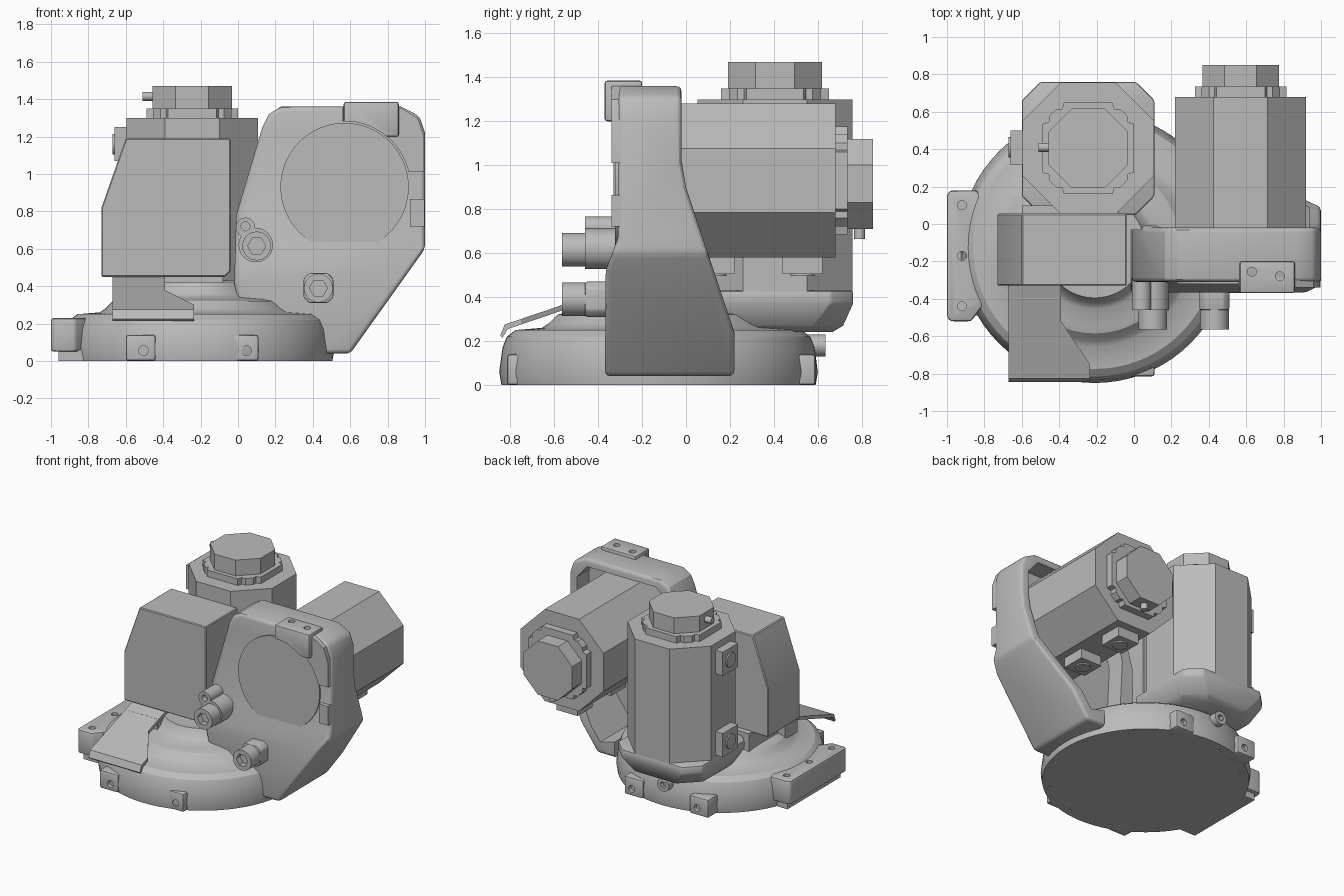
import bpy, bmesh, math

cube = bpy.data.objects.get("Cube")
if cube:
    bpy.data.objects.remove(cube, do_unlink=True)

# One painted-metal colour
metal = bpy.data.materials.new("light_grey_metal")
metal.use_nodes = True
GREY = (0.5, 0.5, 0.5, 1)
metal.diffuse_color = GREY
for node in metal.node_tree.nodes:
    if node.type == 'BSDF_PRINCIPLED':
        node.inputs["Base Color"].default_value = GREY


def loft(name, sections):
    """Skin a list of equal-length point rings and cap both ends."""
    bm = bmesh.new()
    rings = [[bm.verts.new(p) for p in s] for s in sections]
    n = len(rings[0])
    for low, high in zip(rings, rings[1:]):
        for i in range(n):
            j = (i + 1) % n
            bm.faces.new((low[i], low[j], high[j], high[i]))
    bm.faces.new(rings[0])
    bm.faces.new(rings[-1])
    bmesh.ops.recalc_face_normals(bm, faces=bm.faces)
    mesh = bpy.data.meshes.new(name)
    bm.to_mesh(mesh)
    bm.free()
    mesh.materials.append(metal)
    obj = bpy.data.objects.new(name, mesh)
    bpy.context.collection.objects.link(obj)
    return obj


def place(u, v, axis, a):
    return {'x': (a, u, v), 'y': (u, a, v), 'z': (u, v, a)}[axis]


def prism(name, pts, axis, a, b):
    return loft(name, [[place(u, v, axis, d) for u, v in pts] for d in (a, b)])


def ring(c, r, n=32, turn=0.0):
    return [(c[0] + r * math.cos(turn + math.tau * i / n),
             c[1] + r * math.sin(turn + math.tau * i / n)) for i in range(n)]


def chamfered(c, h, cut):
    k = h - cut
    return [(c[0] + u, c[1] + v) for u, v in
            ((h, -k), (h, k), (k, h), (-k, h), (-h, k), (-h, -k), (-k, -h), (k, -h))]


def octagon(c, h):
    return chamfered(c, h, h * (2 - math.sqrt(2)))


def notched(c, h):
    quarter = ((h, .13), (h - .035, .14), (h - .035, .17),
               (.17, h - .035), (.14, h - .035), (.13, h))
    pts = []
    for q in range(4):
        co, si = round(math.cos(q * math.pi / 2)), round(math.sin(q * math.pi / 2))
        pts += [(c[0] + u * co - v * si, c[1] + u * si + v * co) for u, v in quarter]
    return pts


def box(name, x, y, z):
    return prism(name, [(x[0], y[0]), (x[1], y[0]), (x[1], y[1]), (x[0], y[1])], 'z', *z)


def apply_mod(obj, mod):
    bpy.context.view_layer.objects.active = obj
    bpy.ops.object.modifier_apply(modifier=mod.name)


def combine(obj, tool, op='DIFFERENCE'):
    mod = obj.modifiers.new("cut", 'BOOLEAN')
    mod.operation, mod.solver, mod.object = op, 'EXACT', tool
    apply_mod(obj, mod)
    bpy.data.objects.remove(tool, do_unlink=True)


def bevel(obj, width, segments=2, angle=35):
    mod = obj.modifiers.new("round", 'BEVEL')
    mod.width, mod.segments = width, segments
    mod.limit_method, mod.angle_limit = 'ANGLE', math.radians(angle)
    apply_mod(obj, mod)
    return obj


# Round base with a stepped turret and screw holes underneath
BASE = (-.21, -.125)
profile = ((.715, 0), (.725, .06), (.71, .17), (.69, .22), (.65, .25), (.53, .26),
           (.50, .28), (.46, .32), (.42, .33), (.33, .34), (.30, .36), (.27, .42))
base = loft("base", [[(u, v, z) for u, v in ring(BASE, r, 72)] for r, z in profile])
for c in ring(BASE, .67, 12, .2):
    combine(base, prism("hole", ring(c, .013, 10), 'z', -.05, .04))

# Side mounting flange with three bolt holes
flange = prism("mounting_flange", [(-1, -.5), (-.98, -.52), (-.87, -.52), (-.78, -.4),
                                   (-.78, .08), (-.84, .18), (-.98, .18), (-1, .16)], 'z', .05, .23)
bevel(flange, .015)
for y in (-.44, -.17, .1):
    combine(flange, prism("hole", ring((-.92, y), .024, 16), 'z', .12, .3))
box("flange_foot", (-.96, -.78), (-.49, .15), (0, .06))

# Lugs around the base rim
for x in (-.52, .03):
    for side, y in (("front", (-.815, -.68)), ("back", (.59, .45))):
        lug = box(side + "_lug", (x - .08, x + .08), sorted(y), (0, .14))
        bevel(lug, .015)
        combine(lug, prism("hole", ring((x + .015, .055), .026, 16), 'y',
                           y[0] - .03, y[0] + .03))
port = prism("rear_port", ring((-.25, .18), .05, 24), 'y', .5, .635)
combine(port, prism("hole", ring((-.25, .18), .025, 6), 'y', .6, .7))

# Upright motor: pedestal, octagonal body, stepped cap and connectors
M1 = (-.245, .405)
steps = ((.26, .14, .24), (.31, .13, .27), (.355, .1, .37), (.355, .1, .43))
pedestal = loft("motor_pedestal", [[(u, v, z) for u, v in chamfered(M1, h, c)]
                                   for h, c, z in steps])
bevel(pedestal, .012)
prism("upright_motor", octagon(M1, .352), 'z', .42, 1.3)
prism("upright_motor_plate", notched(M1, .245), 'z', 1.29, 1.35)
prism("upright_motor_cap", octagon(M1, .213), 'z', 1.34, 1.47)
prism("upright_cap_plug", ring((.41, 1.415), .024, 16), 'x', -.51, -.44)
for z in (.54, 1.16):
    box("upright_connector", (-.66, -.58), (.315, .5), (z - .09, z + .09))
    prism("upright_connector_socket", ring((.41, z), .055, 24), 'x', -.67, -.64)

# Cabinet in front of the upright motor with its support
cabinet = prism("cabinet", [(-.73, .45), (-.73, .82), (-.6, 1.19), (-.04, 1.19),
                            (-.04, .48), (-.07, .45)], 'y', -.33, .055)
bevel(cabinet, .006, 1)
box("cabinet_support", (-.6, -.08), (-.26, .1), (.3, .46))

# Bent sheet tongue sloping down from the cabinet
tongue = prism("sheet_tongue", [(-.28, .46), (-.28, .435), (-.81, .255), (-.835, .215),
                                (-.845, .225), (-.825, .275)], 'x', -.67, -.235)
combine(tongue, prism("outline", [(-.68, -.2), (-.39, -.2), (-.39, -.52), (-.235, -.75),
                                  (-.235, -.9), (-.68, -.9)], 'z', 0, 1), 'INTERSECT')
box("tongue_bracket", (-.66, -.4), (-.4, -.25), (.3, .42))

# Arm: front outline crossed with side outline, hollowed from behind
arm = prism("arm", [(-.02, .42), (-.01, .78), (.13, 1.25), (.165, 1.32), (.23, 1.36),
                    (.87, 1.36), (.97, 1.31), (1, 1.22), (1, .6), (.6, .04), (.45, .04),
                    (.25, .15), (.0, .32)], 'y', -.6, .6)
side = prism("outline", [(-.37, -.1), (.22, -.1), (.22, .24), (.07, .69), (.0, .9),
                         (-.02, 1.02), (-.02, 1.5), (-.31, 1.5), (-.31, .67),
                         (-.365, .52)], 'x', -.3, 1.3)
combine(arm, side, 'INTERSECT')
bevel(arm, .025, 3)
combine(arm, prism("hollow", [(.08, .8), (.2, 1.24), (.27, 1.3), (.85, 1.3), (.935, 1.2),
                              (.935, .63), (.57, .13), (.3, .2), (.1, .4)], 'y', -.17, .6))
combine(arm, box("hollow", (-.2, .45), (-.03, .5), (-.1, .95)))

# Round cover on the arm and the raised bracket beside it
M2 = (.57, .93)
prism("round_cover", ring(M2, .343, 64), 'y', -.322, -.25)
bracket = prism("corner_bracket", [(.56, 1.22), (.56, 1.36), (.86, 1.36), (.96, 1.3),
                                   (.995, 1.2), (.995, 1.01), (.9, 1.01),
                                   (.84, 1.12)], 'y', -.34, -.26)
tab = box("bracket_tab", (.565, .86), (-.37, -.2), (1.2, 1.385))
bevel(tab, .012)
for x, y in ((.63, -.255), (.78, -.28)):
    combine(tab, prism("hole", ring((x, y), .024, 16), 'z', 1.34, 1.45))
for part in (bracket, tab):
    combine(part, prism("hole", ring(M2, .352, 64), 'y', -.5, 0))
box("side_stop", (.92, .998), (-.34, -.2), (.72, .865))

# Horizontal motor behind the arm
prism("arm_motor", octagon(M2, .35), 'y', -.19, .68)
prism("arm_motor_plate", notched(M2, .245), 'y', .67, .735)
prism("arm_motor_cap", octagon((.57, .915), .205), 'y', .72, .85)
prism("arm_cap_plug", ring((.57, .79), .025, 16), 'z', .665, .75)
for y in (.13, .53):
    box("arm_connector", (.48, .66), (y - .09, y + .09), (.505, .6))
    prism("arm_connector_socket", ring((.57, y), .055, 24), 'z', .495, .53)

# Hex-socket bolts on raised bosses
prism("upper_boss", ring((.095, .62), .092), 'y', -.46, -.28)
pin = prism("pin_boss", ring((.04, .715), .052, 24), 'y', -.46, -.28)
combine(pin, prism("hole", ring((.04, .72), .024, 16), 'y', -.5, -.42))
bevel(prism("lower_boss", chamfered((.43, .39), .08, .03), 'y', -.46, -.3), .01)
for c in ((.1, .615), (.43, .39)):
    bolt = prism("bolt", ring(c, .077), 'y', -.565, -.4)
    combine(bolt, prism("hole", ring(c, .048, 6), 'y', -.6, -.52))

# Smooth rounded surfaces, keep edges crisp
bpy.ops.object.select_all(action='DESELECT')
for obj in bpy.context.scene.objects:
    if obj.type == 'MESH':
        obj.select_set(True)
        bpy.context.view_layer.objects.active = obj
bpy.ops.object.shade_smooth_by_angle(angle=math.radians(30))
